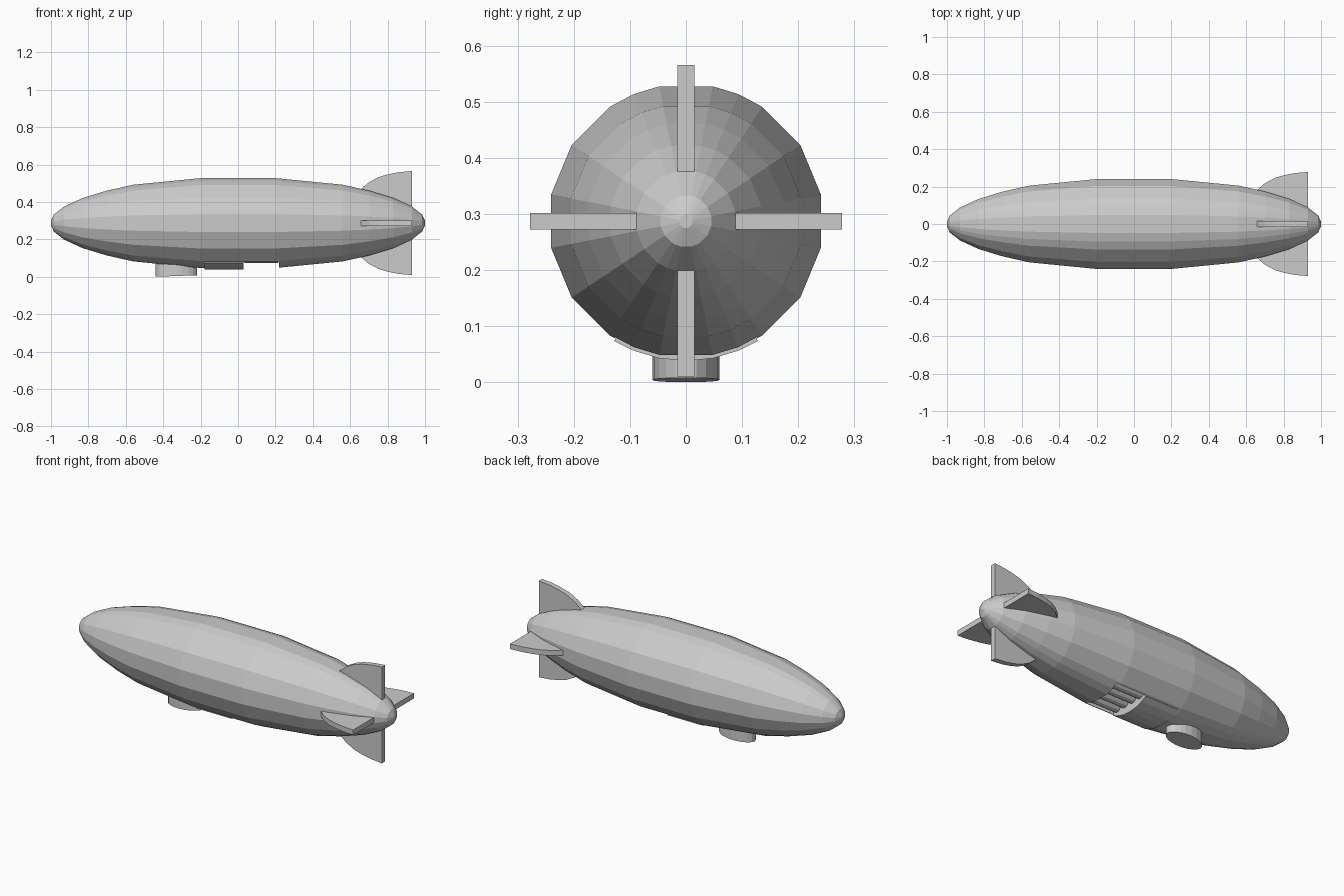
import bpy, bmesh
from math import radians, sin, cos, pi
from mathutils import Matrix

if "Cube" in bpy.data.objects:
    bpy.data.objects.remove(bpy.data.objects["Cube"])

CZ = 0.287  # height of the hull axis


def make(name, bm):
    bmesh.ops.recalc_face_normals(bm, faces=bm.faces)
    me = bpy.data.meshes.new(name)
    bm.to_mesh(me)
    bm.free()
    ob = bpy.data.objects.new(name, me)
    bpy.context.collection.objects.link(ob)
    return ob


def loft(name, rings, cap=True):
    """Join closed rings of points into a solid."""
    bm = bmesh.new()
    vs = [[bm.verts.new(p) for p in r] for r in rings]
    for a, b in zip(vs, vs[1:]):
        for i in range(len(a)):
            j = (i + 1) % len(a)
            bm.faces.new((a[i], a[j], b[j], b[i]))
    if cap:
        bm.faces.new(vs[0])
        bm.faces.new(vs[-1])
    return make(name, bm)


def box(name, x0, x1, y0, y1, z0, z1):
    return loft(name, [[(x0, y0, z), (x1, y0, z), (x1, y1, z), (x0, y1, z)] for z in (z0, z1)])


# Hull: sixteen broad sides, with extra facets near top and bottom
quarter = [11.25, 33.75, 56.25, 67.5, 78.75]
half = quarter + [180 - a for a in reversed(quarter)]
angles = [radians(a) for a in half + [a + 180 for a in half]]
side = [(0.2, 0.245), (0.56, 0.209), (0.70, 0.177), (0.83, 0.137),
        (0.93, 0.090), (0.985, 0.046), (1.0, 0.012)]
profile = [(-x, r) for x, r in reversed(side)] + side
hull = loft("hull", [[(x, r * cos(a), CZ + r * sin(a)) for a in angles] for x, r in profile])

# Bay opening in the belly
cutter = box("bay_cutter", 0.03, 0.22, -0.127, 0.127, -0.05, 0.14)
cutter.hide_render = True
cutter.hide_viewport = True
cut = hull.modifiers.new("bay", 'BOOLEAN')
cut.operation = 'DIFFERENCE'
cut.solver = 'EXACT'
cut.object = cutter

# Sliding door pushed forward of the bay
arc = [radians(270 + d) for d in (-31, -22.5, -11.25, 0, 11.25, 22.5, 31)]
section = [(0.249, a) for a in arc] + [(0.236, a) for a in reversed(arc)]
loft("bay_door", [[(x, r * cos(a), CZ + r * sin(a)) for r, a in section] for x in (-0.18, 0.03)])

# Tubes stowed in the bay
for k in range(4):
    y = (k - 1.5) * 0.06
    loft("bay_tube", [[(x, y + 0.029 * cos(i * pi / 6), 0.103 + 0.029 * sin(i * pi / 6))
                       for i in range(12)] for x in (0.035, 0.215)])

# Oval gondola with a slightly tilted floor
ring = [i * 2 * pi / 20 for i in range(20)]
loft("gondola", [[(-0.33 + 0.11 * cos(a), 0.06 * sin(a), z + t * cos(a)) for a in ring]
                 for z, t in ((0.004, 0.004), (0.11, 0))])

# Four tail fins around the axis
fin = [(0.60, 0.10), (0.655, 0.18), (0.70, 0.218), (0.753, 0.246),
       (0.80, 0.260), (0.86, 0.272), (0.93, 0.278), (0.93, 0.05)]
for k, name in enumerate(("top_fin", "left_fin", "bottom_fin", "right_fin")):
    ob = loft(name, [[(x, y, r) for x, r in fin] for y in (-0.015, 0.015)])
    ob.data.transform(Matrix.Translation((0, 0, CZ)) @ Matrix.Rotation(k * pi / 2, 4, 'X'))
